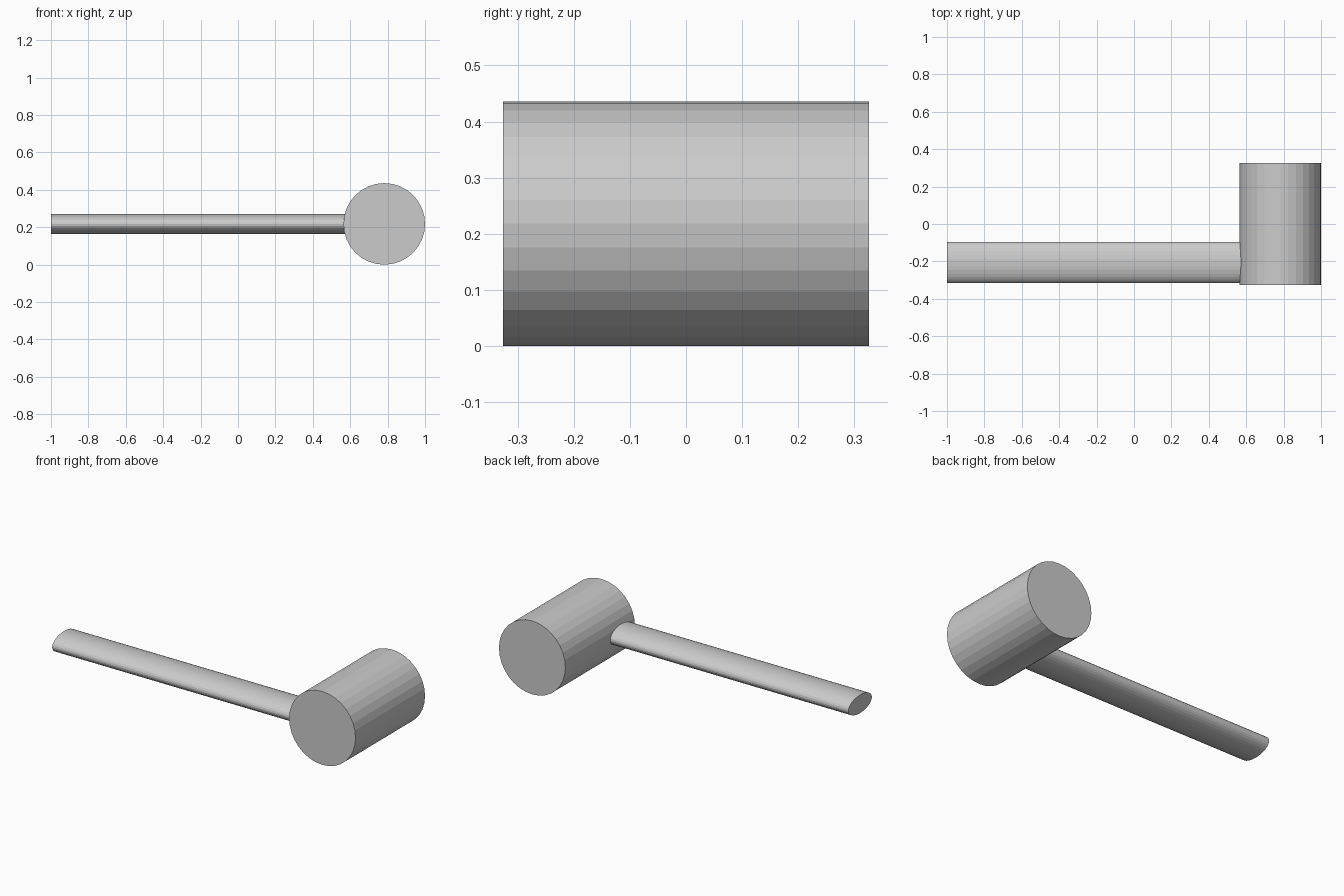
import bpy
from math import pi

if "Cube" in bpy.data.objects:
    bpy.data.objects.remove(bpy.data.objects["Cube"])


def cylinder(name, location, rotation, radii, length):
    """Flat-faced 32-sided cylinder with separate radii for its local x and y."""
    bpy.ops.mesh.primitive_cylinder_add(vertices=32, radius=1, depth=length,
                                        location=location, rotation=rotation)
    obj = bpy.context.object
    obj.name = name
    obj.scale = (radii[0], radii[1], 1)
    bpy.ops.object.transform_apply(location=False, rotation=True, scale=True)
    return obj


# Mallet head, lying along y
cylinder("head", (0.782, 0, 0.218), (pi / 2, 0, 0), (0.218, 0.218), 0.652)

# Oval handle along x, its inner end buried in the head
x0, x1 = -1.0, 0.64
cylinder("handle", ((x0 + x1) / 2, -0.205, 0.217), (0, pi / 2, 0),
         (0.054, 0.11), x1 - x0)
